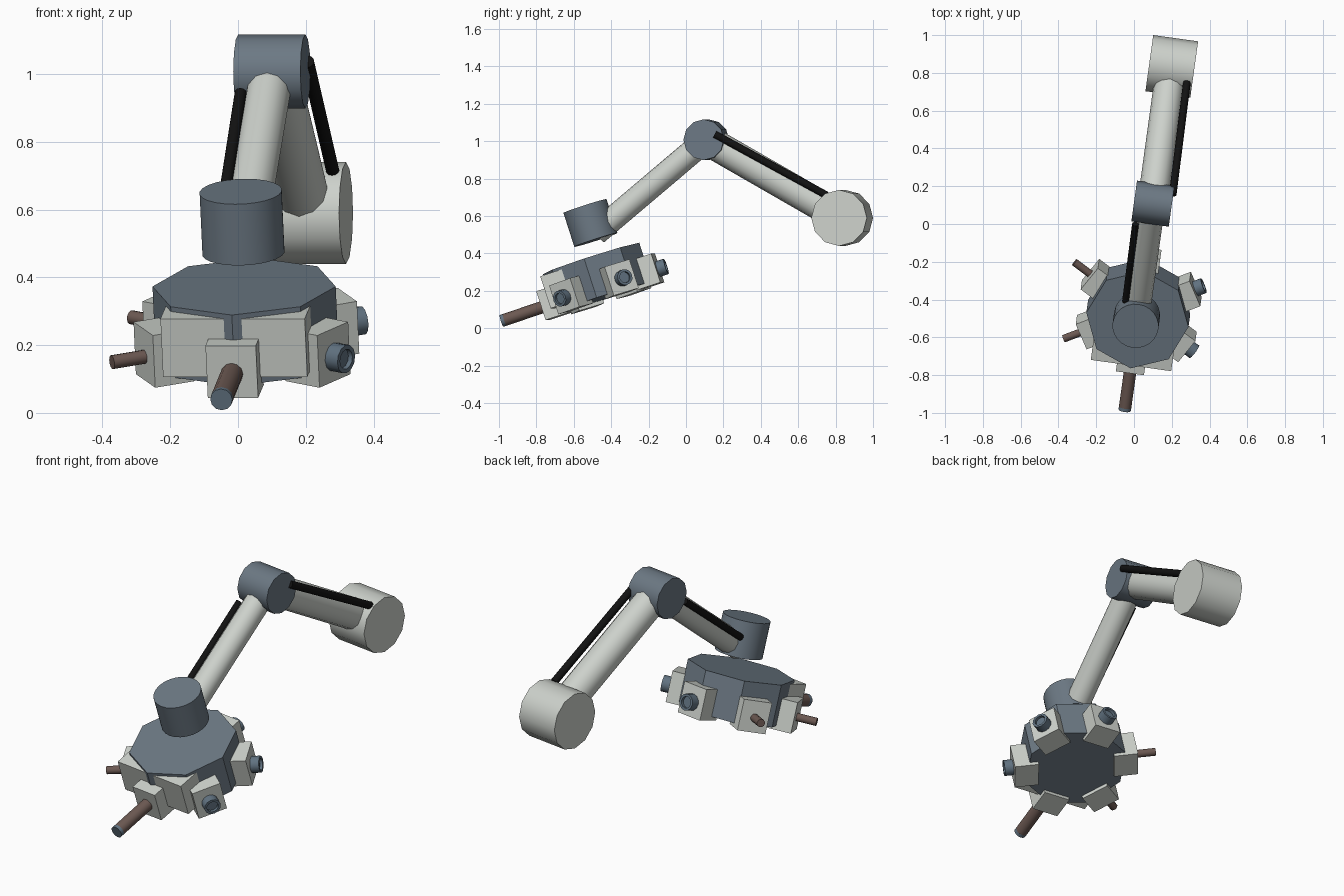
import bpy, bmesh
from math import radians
from mathutils import Matrix, Vector

cube = bpy.data.objects.get("Cube")
if cube:
    bpy.data.objects.remove(cube, do_unlink=True)


def material(name, rgb):
    m = bpy.data.materials.new(name)
    m.use_nodes = True
    m.diffuse_color = (*rgb, 1)
    m.node_tree.nodes["Principled BSDF"].inputs["Base Color"].default_value = (*rgb, 1)
    return m


STEEL = material("blue grey steel", (0.15, 0.19, 0.23))
WHITE = material("off white shell", (0.61, 0.64, 0.60))
RUBBER = material("black rubber", (0.006, 0.006, 0.006))
COPPER = material("dull copper", (0.15, 0.10, 0.085))
LENS = material("nozzle blue steel", (0.12, 0.17, 0.22))


def finish(name, bm, mat, matrix, smooth=True):
    """Turn a bmesh into a placed, shaded object."""
    bmesh.ops.recalc_face_normals(bm, faces=bm.faces)
    mesh = bpy.data.meshes.new(name)
    bm.to_mesh(mesh)
    bm.free()
    mesh.materials.append(mat)
    ob = bpy.data.objects.new(name, mesh)
    bpy.context.scene.collection.objects.link(ob)
    ob.matrix_world = matrix
    if smooth:
        bpy.ops.object.select_all(action='DESELECT')
        ob.select_set(True)
        bpy.context.view_layer.objects.active = ob
        bpy.ops.object.shade_smooth_by_angle(angle=radians(40))
    return ob


def cylinder(name, p, q, r, mat, sides=12, frame=Matrix(), bore=0):
    """Cylinder from p to q; bore sinks a cup of that radius into the q end."""
    p, q = Vector(p), Vector(q)
    axis = q - p
    bm = bmesh.new()
    bmesh.ops.create_cone(bm, cap_ends=True, segments=sides, radius1=r,
                          radius2=r, depth=axis.length)
    if bore:
        end = max(bm.faces, key=lambda f: f.calc_center_median().z)
        bmesh.ops.inset_individual(bm, faces=[end], thickness=r - bore)
        inner = bmesh.ops.extrude_discrete_faces(bm, faces=[end])["faces"][0]
        rim = list(inner.verts)
        bmesh.ops.translate(bm, verts=rim, vec=(0, 0, -0.015))
        edges = [e for e in bm.edges if len(e.link_faces) == 1]
        bmesh.ops.bridge_loops(bm, edges=edges)
    turn = axis.to_track_quat('Z', 'Y').to_matrix().to_4x4()
    return finish(name, bm, mat, frame @ Matrix.Translation((p + q) / 2) @ turn, sides > 8)


def box(name, low, high, mat, frame):
    low, high = Vector(low), Vector(high)
    bm = bmesh.new()
    bmesh.ops.create_cube(bm, size=1)
    bmesh.ops.scale(bm, verts=bm.verts, vec=high - low)
    bmesh.ops.translate(bm, verts=bm.verts, vec=(low + high) / 2)
    return finish(name, bm, mat, frame, False)


# Joints share one sideways axis, turned slightly from x
side = Vector((0.99, -0.138, 0))
shoulder = Vector((0.2, 0.835, 0.59))
elbow = Vector((0.1, 0.108, 1.008))
cylinder("shoulder_joint", shoulder - side * 0.12, shoulder + side * 0.12, 0.15, WHITE)
cylinder("elbow_joint", elbow - side * 0.1, elbow + side * 0.1, 0.109, STEEL)

# Arm tubes and the hoses beside them
cylinder("upper_arm", shoulder, elbow, 0.082, WHITE)
cylinder("forearm", elbow, (0.017, -0.48, 0.51), 0.066, WHITE)
cylinder("upper_hose", (0.205, 0.155, 1.037), (0.28, 0.75, 0.712), 0.02, RUBBER)
cylinder("lower_hose", (0.008, 0.0, 0.945), (-0.045, -0.41, 0.605), 0.018, RUBBER)

# Tilted tool head: local x points forward, z along the head axis
tilt = Matrix.Rotation(radians(262), 4, 'Z') @ Matrix.Rotation(radians(18), 4, 'Y')
head = Matrix.Translation((0.018, -0.507, 0.373)) @ tilt
wrist = Matrix.Translation((0.012, -0.511, 0.563)) @ tilt
cylinder("wrist_joint", (0, 0, -0.095), (0, 0, 0.095), 0.122, STEEL, 24, wrist)
cylinder("turret_drum", (0, 0, -0.22), (0, 0, 0), 0.273, STEEL, 8, head)
box("front_block", (0.05, -0.215, -0.195), (0.262, 0.215, -0.015), WHITE, head)

# Six tool stations around the drum: three nozzles and three rods
for i in range(6):
    frame = head @ Matrix.Rotation(radians(60 * i), 4, 'Z')
    box(f"tool_holder_{i}", (0.2, -0.075, -0.24), (0.326, 0.075, -0.078), WHITE, frame)
    start = (0.3, 0, -0.165)
    if i in (1, 2, 3):
        cylinder(f"nozzle_{i}", start, (0.372, 0, -0.165), 0.043, LENS, 12, frame, 0.03)
    elif i == 0:
        cylinder("front_rod", start, (0.545, 0, -0.168), 0.033, COPPER, 12, frame)
        cylinder("front_rod_tip", (0.545, 0, -0.168), (0.563, 0, -0.168), 0.033,
                 LENS, 12, frame)
    else:
        cylinder(f"side_rod_{i}", start, (0.43, 0, -0.165), 0.021, COPPER, 12, frame)
